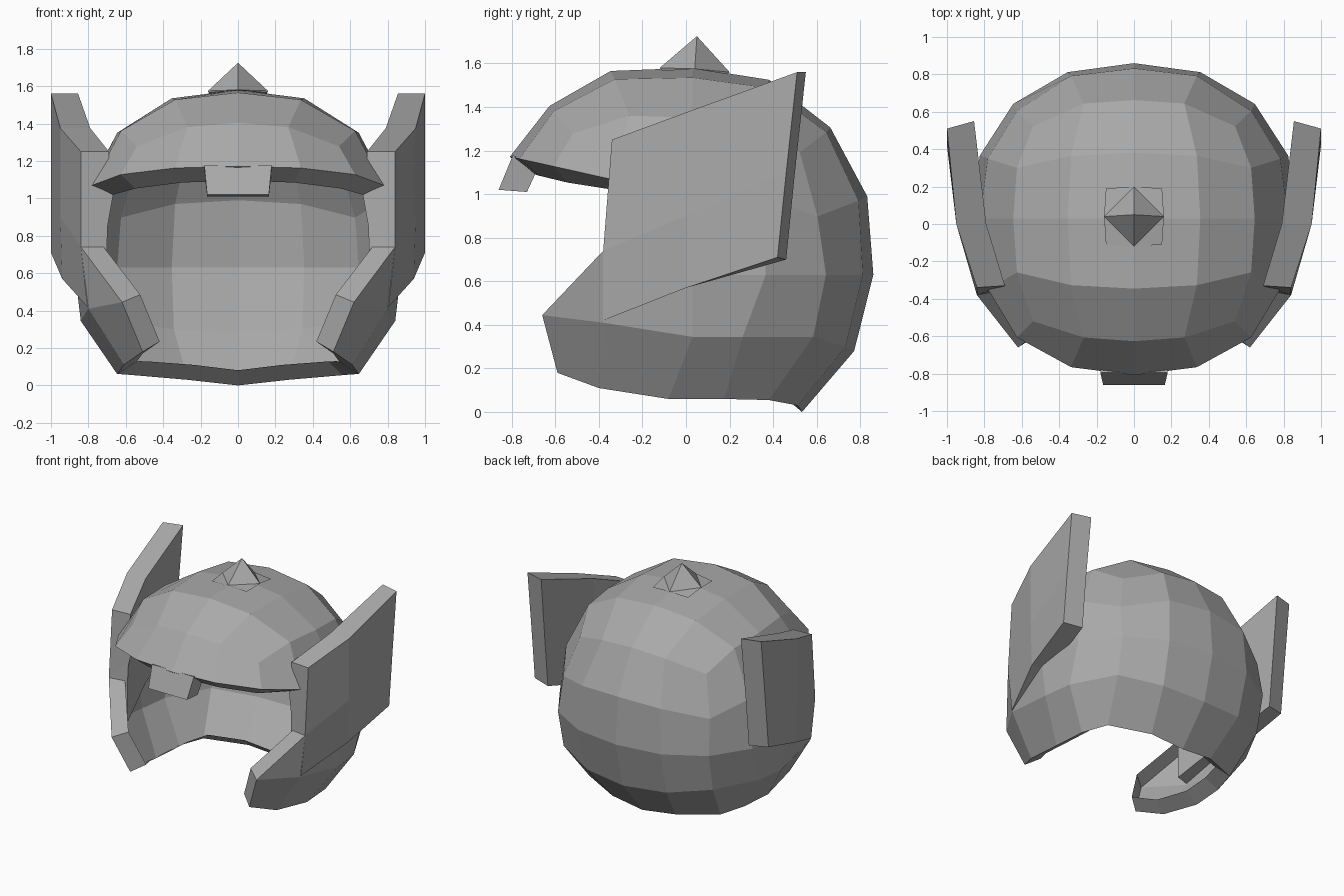
import bpy, bmesh
from mathutils import Vector

cube = bpy.data.objects.get("Cube")
if cube:
    bpy.data.objects.remove(cube, do_unlink=True)

# single material
grey = bpy.data.materials.new("plain_grey")
grey.use_nodes = True
COLOUR = (0.4, 0.4, 0.4, 1)
grey.diffuse_color = COLOUR
grey.node_tree.nodes["Principled BSDF"].inputs["Base Color"].default_value = COLOUR


def finish(name, bm):
    bmesh.ops.recalc_face_normals(bm, faces=bm.faces[:])
    mesh = bpy.data.meshes.new(name)
    bm.to_mesh(mesh)
    bm.free()
    mesh.materials.append(grey)
    obj = bpy.data.objects.new(name, mesh)
    bpy.context.collection.objects.link(obj)
    return obj


def loft(name, sections, side=1):
    """Closed solid through matching cross-sections."""
    bm = bmesh.new()
    rings = [[bm.verts.new((x * side, y, z)) for x, y, z in s] for s in sections]
    n = len(rings[0])
    for a, b in zip(rings, rings[1:]):
        for i in range(n):
            j = (i + 1) % n
            bm.faces.new((a[i], a[j], b[j], b[i]))
    bm.faces.new(rings[0])
    bm.faces.new(rings[-1])
    return finish(name, bm)


# helmet shell: a rounded cube grid with a face opening and an open base
bm = bmesh.new()
bmesh.ops.create_cube(bm, size=4)
bmesh.ops.subdivide_edges(bm, edges=bm.edges[:], cuts=3, use_grid_fill=True)
grid = {v: tuple(round(c) for c in v.co) for v in bm.verts}

for f in bm.faces[:]:
    c = f.calc_center_median()
    base = c.z < -1.9
    face_hole = c.y < -1.9 and c.z < 1
    side_hole = abs(c.x) > 1.9 and c.y < -1 and abs(c.z) < 1
    if side_hole and c.z < 0:
        # slanted cheek edge
        corners = [v for v in f.verts if grid[v][1:] != (-2, 0)]
        bm.faces.remove(f)
        bm.faces.new(corners)
    elif base or face_hole or side_hole:
        bm.faces.remove(f)
bmesh.ops.delete(bm, geom=[v for v in bm.verts if not v.link_faces], context="VERTS")

# hand-placed corners of cheek and brow, mirrored by |x|
PLACED = {
    (2, -2, -1): (0.62, -0.66, 0.445),
    (2, -2, -2): (0.51, -0.59, 0.18),
    (2, -1, -2): (0.61, -0.40, 0.11),
    (2, -1, -1): (0.80, -0.38, 0.41),
    (2, -1, 0): (0.84, -0.38, 0.74),
    (2, -1, 1): (0.78, -0.35, 1.07),
    (2, 1, -1): (0.81, 0.26, 0.345),
    (2, 2, -2): (0.56, 0.38, 0.055),
}
STEP = {0: 0, 1: 0.43, 2: 1}
for v in bm.verts:
    i, j, k = grid[v]
    p = Vector([STEP[abs(c)] * (1 if c > 0 else -1) for c in (i, j, k)])
    p /= sum(abs(c) ** 2.28 for c in p) ** (1 / 2.28)
    x, y, z = 0.875 * p.x, 0.03 + 0.83 * p.y, 0.63 + 0.95 * p.z
    if k >= 1 and j < 0:            # forward-leaning front of the dome
        y += 0.06 * p.y
        z -= 0.1 * p.y
    if j == -2 and k == 1:          # brow rim
        z = 0.994 - 0.22 * y
    if j == 2 and k >= 1:           # upper back
        y += 0.02 if abs(i) < 2 else -0.02
        z -= 0.025
    elif k == 2 and abs(j) < 2:     # crown
        y += 0.015 * j
        z += 0.01 * abs(i)
    if k == -1:                     # lower ring
        z = 0.345 if abs(i) == 2 else 0.28 + 0.02 * abs(i)
        x *= 1.02
        if j == 2:
            y -= 0.04
    if k == -2:                     # bottom rim
        y -= 0.11
        z = 0.06 if abs(i) == 2 else 0.03 * abs(i)
    if (abs(i), j, k) in PLACED:
        x, y, z = PLACED[abs(i), j, k]
        x *= 1 if i > 0 else -1
    v.co = (x, y, z)
shell = finish("helmet_shell", bm)
# inward lip along the open edges only
lip = shell.modifiers.new("lip", "SOLIDIFY")
lip.thickness = 0.125
lip.offset = -1
lip.use_rim_only = True

# bent side wings, left and right
WING = [
    [(0.84, -0.34, 1.25), (0.84, -0.38, 0.74), (0.805, -0.38, 0.42),
     (0.70, -0.35, 0.42), (0.70, -0.35, 0.74), (0.69, -0.33, 1.25)],
    [(0.95, 0, 1.375), (0.95, 0, 0.9), (0.94, 0, 0.57),
     (0.79, 0, 0.57), (0.79, 0, 0.9), (0.79, 0, 1.375)],
    [(1, 0.51, 1.56), (1, 0.46, 1.1), (1, 0.42, 0.71),
     (0.86, 0.46, 0.7), (0.86, 0.5, 1.1), (0.855, 0.55, 1.56)],
]
for name, side in (("left", 1), ("right", -1)):
    loft(name + "_wing", WING, side)

# brow tab
loft("brow_tab", [
    [(-0.18, -0.795, 1.178), (0.18, -0.795, 1.178), (0.18, -0.67, 1.14), (-0.18, -0.67, 1.14)],
    [(-0.165, -0.86, 1.02), (0.165, -0.86, 1.02), (0.165, -0.73, 1.01), (-0.165, -0.73, 1.01)],
])

# crown spike: four ridges running down to a square foot
bm = bmesh.new()
apex = bm.verts.new((0, 0.05, 1.725))
ridge = [bm.verts.new(c) for c in (
    (0, -0.12, 1.58), (0.16, 0.04, 1.575), (0, 0.2, 1.56), (-0.16, 0.04, 1.575))]
corner = [bm.verts.new(c) for c in (
    (0.15, -0.11, 1.565), (0.15, 0.19, 1.55), (-0.15, 0.19, 1.55), (-0.15, -0.11, 1.565))]
foot = []
for a, c, b in zip(ridge, corner, ridge[1:] + ridge[:1]):
    bm.faces.new((a, b, apex))
    bm.faces.new((a, c, b))
    foot += [a, c]
bm.faces.new(foot[::-1])
finish("crown_spike", bm)
